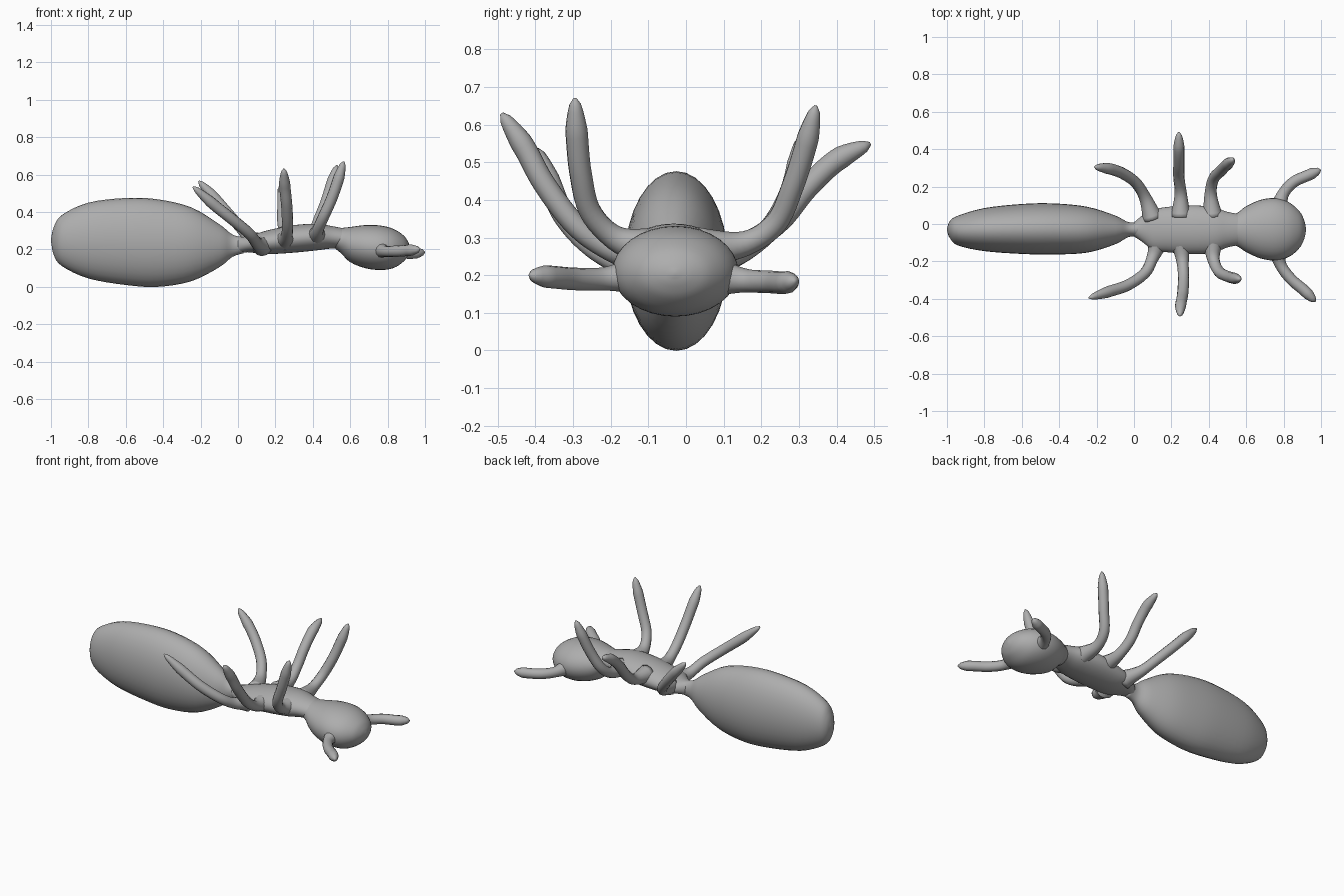
import bpy, bmesh, math
from mathutils import Vector

cube = bpy.data.objects.get("Cube")
if cube:
    bpy.data.objects.remove(cube, do_unlink=True)

grey = bpy.data.materials.new("plain grey")
grey.use_nodes = True
GREY = (0.42, 0.42, 0.42, 1)
grey.diffuse_color = GREY
grey.node_tree.nodes["Principled BSDF"].inputs["Base Color"].default_value = GREY


def smooth_rows(rows, steps):
    """Catmull-Rom interpolation through rows of numbers."""
    pts = [Vector(r) for r in rows]
    out = []
    for i in range(len(pts) - 1):
        p1, p2 = pts[i], pts[i + 1]
        p0 = pts[i - 1] if i else p1 * 2 - p2
        p3 = pts[i + 2] if i + 2 < len(pts) else p2 * 2 - p1
        for s in range(steps):
            t = s / steps
            out.append(0.5 * (2 * p1 + (p2 - p0) * t + (2 * p0 - 5 * p1 + 4 * p2 - p3) * t * t
                              + (3 * p1 - p0 - 3 * p2 + p3) * t ** 3))
    return out + [pts[-1]]


def skin(name, rings):
    """Join a row of equal rings into one closed, smooth mesh."""
    bm = bmesh.new()
    loops = [[bm.verts.new(p) for p in ring] for ring in rings]
    n = len(loops[0])
    for a, b in zip(loops, loops[1:]):
        for i in range(n):
            j = (i + 1) % n
            bm.faces.new((a[i], a[j], b[j], b[i]))
    bm.faces.new(loops[0])
    bm.faces.new(loops[-1])
    bmesh.ops.recalc_face_normals(bm, faces=bm.faces)
    mesh = bpy.data.meshes.new(name)
    bm.to_mesh(mesh)
    bm.free()
    for f in mesh.polygons:
        f.use_smooth = True
    mesh.materials.append(grey)
    obj = bpy.data.objects.new(name, mesh)
    bpy.context.collection.objects.link(obj)


def body_part(name, stations, n=32):
    """Elliptical sections along x: x, then y range, then z range."""
    rings = []
    for x, y0, y1, z0, z1 in stations:
        cy, cz, ry, rz = (y0 + y1) / 2, (z0 + z1) / 2, (y1 - y0) / 2, (z1 - z0) / 2
        rings.append((x, cy, cz, ry, rz))
    # Vector rows of any length are interpolated together
    rows = smooth_rows(rings, 4)
    angles = [2 * math.pi * i / n for i in range(n)]
    skin(name, [[(x, cy + max(ry, .003) * math.cos(a), cz + max(rz, .003) * math.sin(a))
                 for a in angles] for x, cy, cz, ry, rz in rows])


def limb(name, points, radius, n=12):
    """Round tube with a flared root and a blunt tapered tip."""
    path = smooth_rows(points, 6)
    last = len(path) - 1
    rings = []
    side = Vector((0, 0, 1))
    for i, p in enumerate(path):
        d = (path[min(i + 1, last)] - path[max(i - 1, 0)]).normalized()
        side = (side - d * side.dot(d)).normalized()
        other = d.cross(side)
        t = i / last
        r = radius * (1 + 0.9 * max(0, 1 - t / 0.3) ** 2)
        r *= 0.15 + 0.85 * math.sqrt(min(1, (1 - t) / 0.17))
        rings.append([p + r * (side * math.cos(2 * math.pi * k / n)
                               + other * math.sin(2 * math.pi * k / n)) for k in range(n)])
    skin(name, rings)


# Body
body_part("abdomen", [
    (-1, -.035, -.025, .245, .255), (-.985, -.075, .015, .17, .32), (-.94, -.115, .045, .11, .385),
    (-.8, -.145, .085, .045, .45), (-.6, -.16, .107, .01, .475), (-.43, -.163, .11, 0, .468),
    (-.25, -.153, .092, .03, .425), (-.1, -.108, .045, .105, .335), (-.03, -.07, .01, .16, .28),
    (.03, -.068, .012, .18, .265)])
body_part("thorax", [
    (-.01, -.06, .0, .18, .265), (.05, -.1, .05, .185, .27), (.1, -.14, .075, .18, .285),
    (.17, -.15, .09, .175, .305), (.3, -.16, .1, .183, .33), (.42, -.155, .09, .195, .337),
    (.5, -.125, .065, .205, .325), (.58, -.11, .05, .205, .31)])
body_part("head", [
    (.5, -.1, .04, .22, .315), (.55, -.118, .058, .18, .315), (.6, -.15, .095, .132, .32),
    (.68, -.185, .13, .1, .33), (.76, -.195, .138, .09, .328), (.83, -.175, .115, .1, .31),
    (.885, -.128, .068, .135, .275), (.91, -.08, .02, .17, .24), (.92, -.035, -.025, .2, .21)])

# Legs
limb("hind_leg_right", [(.13, -.1, .22), (.1, -.18, .235), (.06, -.26, .285), (-.03, -.325, .36),
                        (-.13, -.36, .44), (-.24, -.395, .535)], .03)
limb("hind_leg_left", [(.1, .03, .235), (.06, .14, .26), (.01, .22, .32), (-.06, .27, .4),
                       (-.13, .295, .48), (-.21, .305, .565)], .03)
limb("middle_leg_right", [(.25, -.1, .25), (.26, -.2, .27), (.265, -.29, .33), (.26, -.375, .44),
                          (.25, -.43, .54), (.245, -.49, .63)], .03)
limb("middle_leg_left", [(.25, .04, .27), (.25, .16, .285), (.24, .25, .345), (.24, .32, .43),
                         (.24, .4, .505), (.24, .49, .55)], .03)
limb("front_leg_right", [(.42, -.1, .27), (.425, -.19, .3), (.455, -.255, .37), (.5, -.28, .47),
                         (.535, -.29, .57), (.565, -.295, .67)], .03)
limb("front_leg_left", [(.42, .04, .27), (.41, .16, .285), (.425, .24, .34), (.465, .285, .44),
                        (.5, .32, .55), (.53, .345, .65)], .03)

# Feelers
limb("antenna_right", [(.76, -.13, .2), (.785, -.22, .19), (.84, -.295, .19), (.91, -.355, .195),
                       (.97, -.415, .2)], .03)
limb("antenna_left", [(.77, .08, .195), (.8, .165, .185), (.855, .225, .182), (.93, .26, .18),
                      (.998, .29, .185)], .03)
